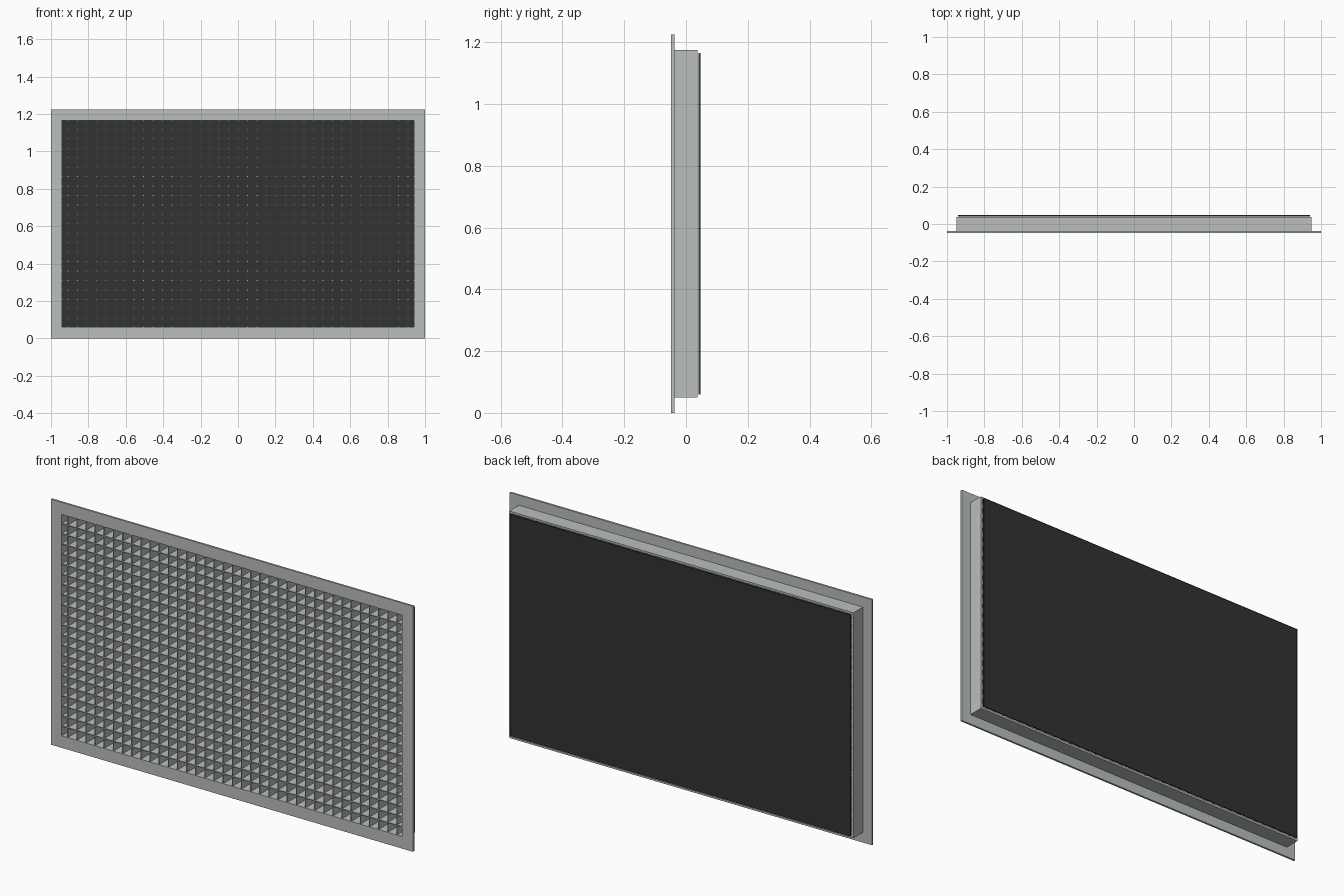
import bpy, bmesh
from mathutils import Matrix, Vector

if "Cube" in bpy.data.objects:
    bpy.data.objects.remove(bpy.data.objects["Cube"])

MID_Z = 0.6125              # centre height of the panel
OPEN_X, OPEN_Z = 0.94, 0.5525   # half size of the opening
PITCH, THICK = 0.0505, 0.004    # grid spacing and blade thickness


def material(name, rgb):
    m = bpy.data.materials.new(name)
    m.diffuse_color = (*rgb, 1)
    m.use_nodes = True
    m.node_tree.nodes["Principled BSDF"].inputs["Base Color"].default_value = m.diffuse_color
    return m


metal = material("light_grey_metal", (0.49, 0.52, 0.51))
dark = material("dark_filter", (0.032, 0.032, 0.032))


def finish(name, bm, mat):
    bmesh.ops.recalc_face_normals(bm, faces=bm.faces)
    me = bpy.data.meshes.new(name)
    bm.to_mesh(me)
    bm.free()
    me.materials.append(mat)
    ob = bpy.data.objects.new(name, me)
    bpy.context.collection.objects.link(ob)
    return ob


def add_box(bm, x, y, z, sx, sy, sz):
    mat = Matrix.Translation((x, y, z)) @ Matrix.Diagonal((sx, sy, sz, 1))
    bmesh.ops.create_cube(bm, size=1, matrix=mat)


def ring_frame(name, hx, hz, y0, y1):
    """Rectangular frame around the opening, from y0 to y1."""
    bm = bmesh.new()
    loops = []
    for ax, az, y in ((hx, hz, y0), (hx, hz, y1),
                      (OPEN_X, OPEN_Z, y1), (OPEN_X, OPEN_Z, y0)):
        loops.append([bm.verts.new((sx * ax, y, MID_Z + sz * az))
                      for sx, sz in ((-1, -1), (1, -1), (1, 1), (-1, 1))])
    for i in range(4):
        a, b = loops[i], loops[(i + 1) % 4]
        for j in range(4):
            k = (j + 1) % 4
            bm.faces.new((a[j], a[k], b[k], b[j]))
    return finish(name, bm, metal)


# Front flange and the neck behind it
ring_frame("front_flange", 1.0, MID_Z, -0.048, -0.038)
ring_frame("neck_frame", 0.95, 0.5625, -0.038, 0.037)

# Egg-crate blades, centred on the opening
Y0, Y1 = -0.046, 0.036
YC, DEPTH = (Y0 + Y1) / 2, Y1 - Y0
bm = bmesh.new()
for k in range(-18, 19):
    add_box(bm, k * PITCH, YC, MID_Z, THICK, DEPTH, 2 * OPEN_Z)
finish("upright_blades", bm, metal)

bm = bmesh.new()
for k in range(-10, 11):
    add_box(bm, 0, YC, MID_Z + k * PITCH, 2 * OPEN_X, DEPTH, THICK)
finish("level_blades", bm, metal)

# Dark filter sheet behind the neck
bm = bmesh.new()
add_box(bm, 0, 0.044, MID_Z, 2 * OPEN_X, 0.006, 2 * OPEN_Z)
finish("filter_sheet", bm, dark)
